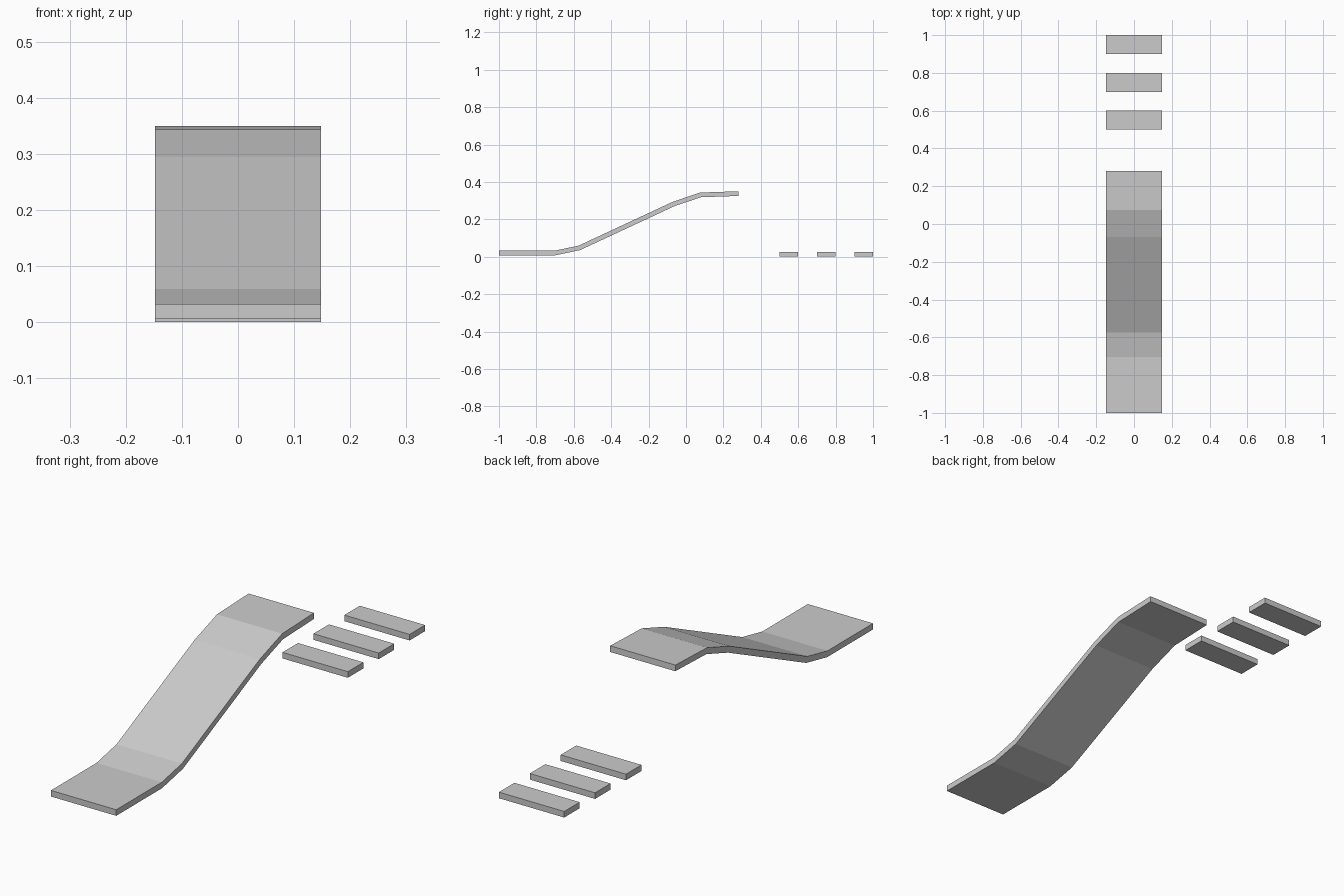
import bpy, bmesh
from mathutils import Vector

if "Cube" in bpy.data.objects:
    bpy.data.objects.remove(bpy.data.objects["Cube"])

HALF_W = 0.148
THICK = 0.025


def extrude_profile(name, pts):
    """Extrude a closed (y, z) outline across x."""
    bm = bmesh.new()
    face = bm.faces.new([bm.verts.new((-HALF_W, y, z)) for y, z in pts])
    res = bmesh.ops.extrude_face_region(bm, geom=[face])
    verts = [v for v in res["geom"] if isinstance(v, bmesh.types.BMVert)]
    bmesh.ops.translate(bm, verts=verts, vec=(2 * HALF_W, 0, 0))
    bmesh.ops.recalc_face_normals(bm, faces=bm.faces[:])
    me = bpy.data.meshes.new(name)
    bm.to_mesh(me)
    bm.free()
    ob = bpy.data.objects.new(name, me)
    bpy.context.collection.objects.link(ob)
    return ob


def thicken(path, t):
    """Mitred offset of a top line, giving an even-thickness strip outline."""
    p = [Vector(q) for q in path]
    d = [(b - a).normalized() for a, b in zip(p, p[1:])]
    n = [Vector((v.y, -v.x)) for v in d]
    low = []
    for i, q in enumerate(p):
        a, b = n[max(i - 1, 0)], n[min(i, len(n) - 1)]
        m = (a + b).normalized()
        low.append(q + m * (t / m.dot(a)))
    return [tuple(q) for q in p + low[::-1]]


# Ramp: flat foot, bend, slope, bend, nearly level lip
ramp_top = [(-1.0, 0.032), (-0.705, 0.032), (-0.575, 0.059),
            (-0.07, 0.294), (0.075, 0.343), (0.28, 0.35)]
extrude_profile("ramp", thicken(ramp_top, THICK))

# Landing slats on the ground
for i in range(3):
    y = 0.5 + 0.2 * i
    extrude_profile(f"slat_{i + 1}",
                    [(y, 0), (y + 0.1, 0), (y + 0.1, THICK), (y, THICK)])
